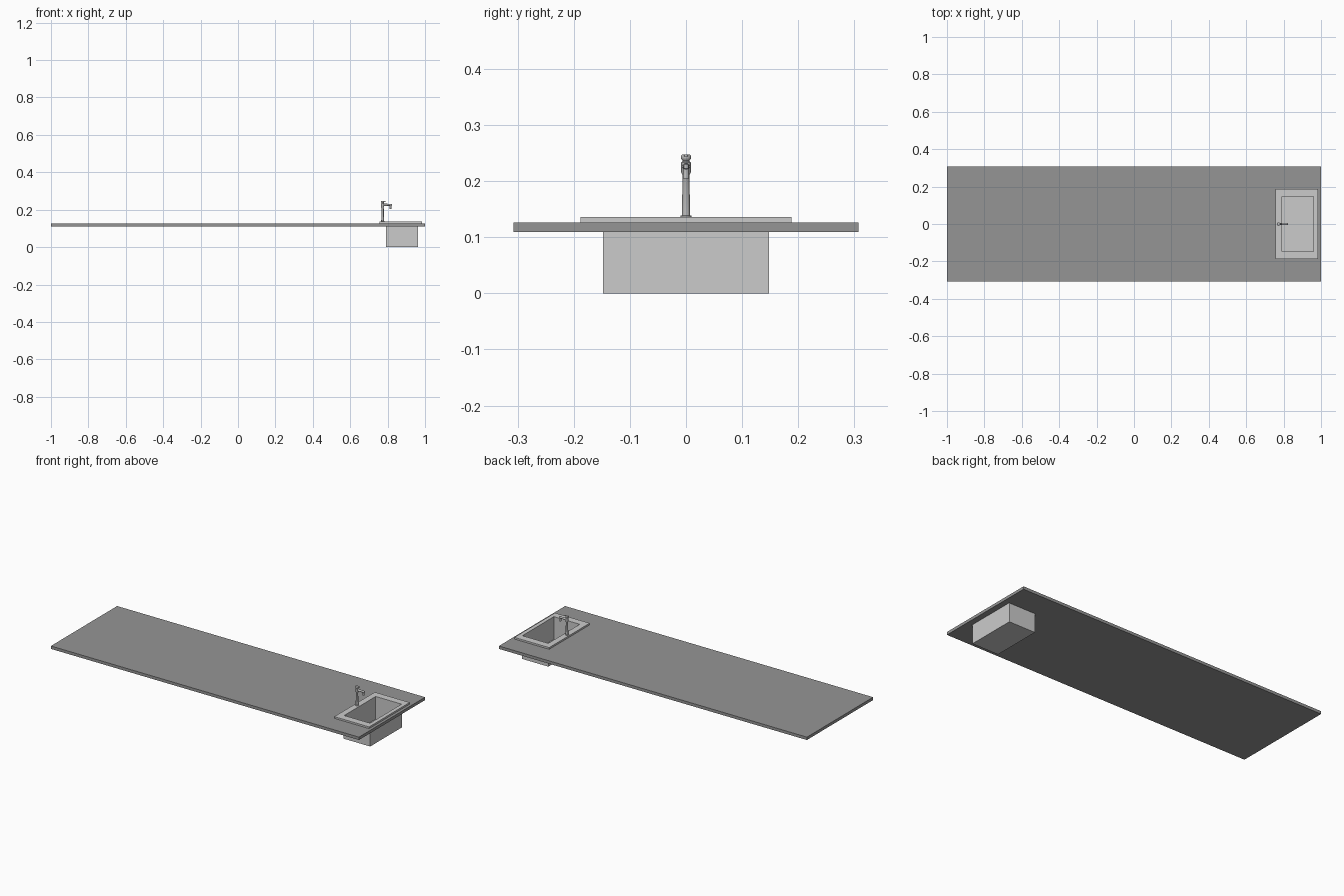
import bpy, bmesh, math
from mathutils import Vector

if "Cube" in bpy.data.objects:
    bpy.data.objects.remove(bpy.data.objects["Cube"])


def material(name, v):
    m = bpy.data.materials.new(name)
    m.diffuse_color = (v, v, v, 1)
    m.use_nodes = True
    m.node_tree.nodes["Principled BSDF"].inputs["Base Color"].default_value = m.diffuse_color
    return m


STONE = material("grey worktop", 0.30)
STEEL = material("light steel", 0.60)
CHROME = material("tap metal", 0.52)


def finish(name, bm, mat, smooth=False):
    bmesh.ops.recalc_face_normals(bm, faces=bm.faces)
    me = bpy.data.meshes.new(name)
    bm.to_mesh(me)
    bm.free()
    me.materials.append(mat)
    ob = bpy.data.objects.new(name, me)
    bpy.context.collection.objects.link(ob)
    if smooth:
        bpy.ops.object.select_all(action='DESELECT')
        ob.select_set(True)
        bpy.context.view_layer.objects.active = ob
        bpy.ops.object.shade_smooth_by_angle(angle=math.radians(40))
    return ob


def loft_rects(name, rects, mat, closed):
    """Bridge rectangles (x0, x1, half_y, z); close the loop or cap both ends."""
    bm = bmesh.new()
    rings = [[bm.verts.new(p) for p in ((a, -h, z), (b, -h, z), (b, h, z), (a, h, z))]
             for a, b, h, z in rects]
    pairs = list(zip(rings, rings[1:]))
    if closed:
        pairs.append((rings[-1], rings[0]))
    for r, s in pairs:
        for i in range(4):
            j = (i + 1) % 4
            bm.faces.new((r[i], r[j], s[j], s[i]))
    if not closed:
        bm.faces.new(rings[0])
        bm.faces.new(rings[-1])
    return finish(name, bm, mat)


def lathe(name, start, axis, profile, mat, n=24):
    """Turn (distance, radius) pairs around an axis beginning at start."""
    bm = bmesh.new()
    rot = Vector((0, 0, 1)).rotation_difference(Vector(axis).normalized())
    rings = []
    for d, r in profile:
        rings.append([bm.verts.new(Vector(start) + rot @ Vector(
            (r * math.cos(2 * math.pi * i / n), r * math.sin(2 * math.pi * i / n), d)))
            for i in range(n)])
    for r, s in zip(rings, rings[1:]):
        for i in range(n):
            j = (i + 1) % n
            bm.faces.new((r[i], r[j], s[j], s[i]))
    bm.faces.new(rings[0])
    bm.faces.new(rings[-1])
    return finish(name, bm, mat, True)


# worktop slab with the sink cut-out
loft_rects("worktop", [(-1, 1, .307, .109), (-1, 1, .307, .126),
                       (.786, .966, .151, .126), (.786, .966, .151, .109)], STONE, True)

# sink: inner floor, inner walls, raised rim, outer walls, underside
loft_rects("sink", [(.792, .960, .146, .003), (.792, .960, .146, .136),
                    (.757, .983, .188, .136), (.757, .983, .188, .126),
                    (.790, .962, .148, .126), (.790, .962, .148, 0)], STEEL, False)

# tap: flange, slim column, wider head and cap
TX = .773
lathe("tap_column", (TX, 0, .136), (0, 0, 1),
      [(0, .010), (.002, .010), (.003, .0072), (.075, .0062), (.079, .0085),
       (.097, .0085), (.099, .0065), (.102, .0065)], CHROME)
lathe("tap_cap", (TX, 0, .237), (0, 0, 1),
      [(0, .0065), (.003, .009), (.008, .009), (.010, .0075)], CHROME)

# spout reaching over the basin, with a short downward nozzle
lathe("tap_spout", (TX, 0, .226), (1, 0, 0),
      [(0, .0065), (.036, .0055), (.047, .0055), (.050, .004)], CHROME)
lathe("tap_nozzle", (.816, 0, .225), (0, 0, -1),
      [(0, .005), (.013, .005), (.015, .0055), (.020, .0055)], CHROME)

# flat lever on top of the cap
bm = bmesh.new()
bmesh.ops.create_cube(bm, size=1)
for v in bm.verts:
    v.co = Vector((.777 + v.co.x * .026, v.co.y * (.010 if v.co.x < 0 else .006),
                   .2455 + v.co.z * .003))
finish("tap_lever", bm, CHROME)
